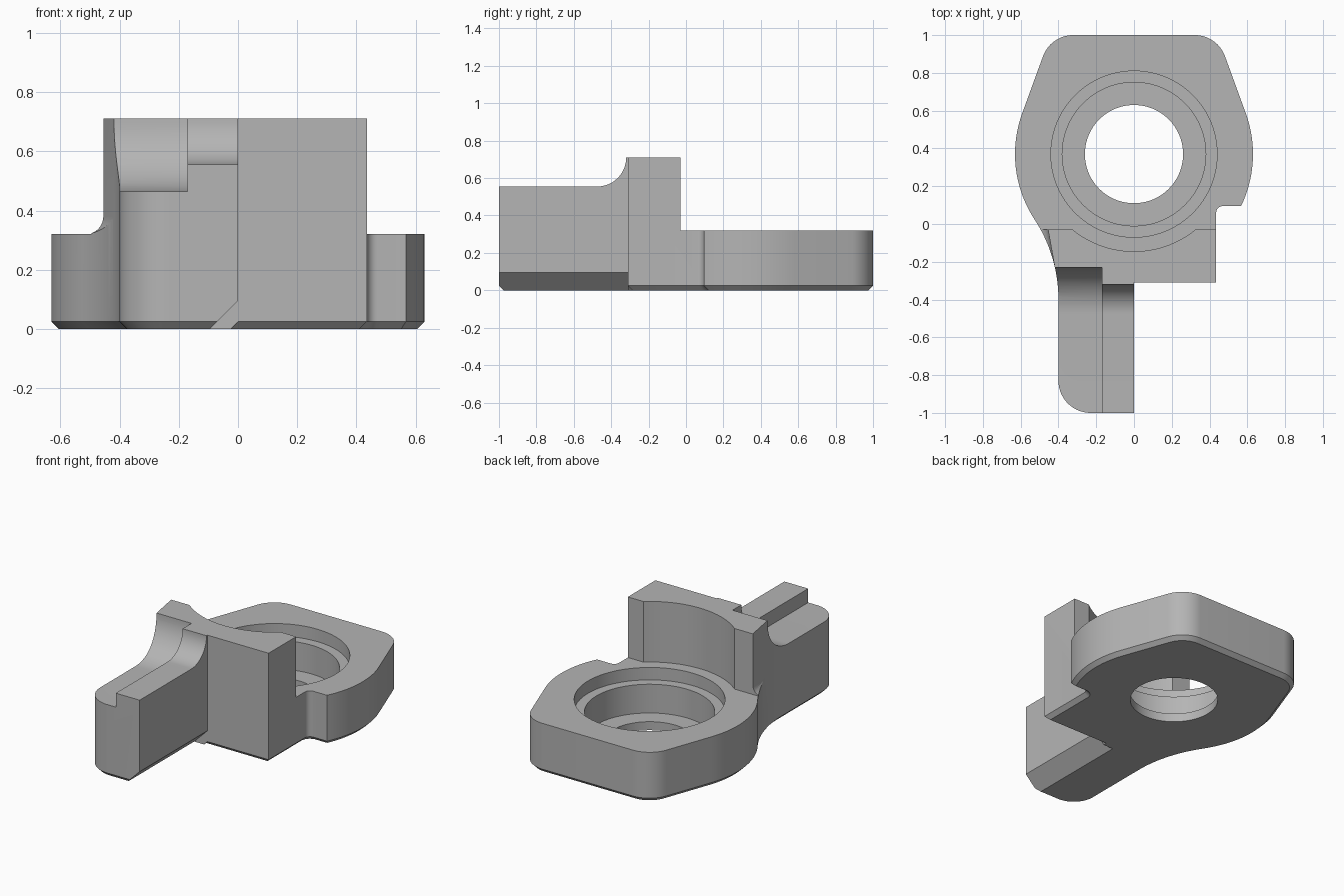
import bpy, bmesh, math
from math import sin, cos, radians, pi
from mathutils import Vector

if "Cube" in bpy.data.objects:
    bpy.data.objects.remove(bpy.data.objects["Cube"])

PLATE, TOP, CHAMFER = 0.32, 0.71, 0.025
BORE_Y, RIM = 0.37, 0.63

metal = bpy.data.materials.new("plain grey")
metal.use_nodes = True
GREY = (0.46, 0.46, 0.46, 1)
metal.diffuse_color = GREY
metal.node_tree.nodes["Principled BSDF"].inputs["Base Color"].default_value = GREY


def loft(name, loops):
    """Solid through matching closed loops, capped at both ends."""
    bm = bmesh.new()
    rings = [[bm.verts.new(p) for p in loop] for loop in loops]
    n = len(rings[0])
    for a, b in zip(rings, rings[1:]):
        for i in range(n):
            j = (i + 1) % n
            bm.faces.new((a[i], a[j], b[j], b[i]))
    bm.faces.new(rings[0])
    bm.faces.new(rings[-1])
    bmesh.ops.recalc_face_normals(bm, faces=bm.faces)
    mesh = bpy.data.meshes.new(name)
    bm.to_mesh(mesh)
    bm.free()
    mesh.materials.append(metal)
    obj = bpy.data.objects.new(name, mesh)
    bpy.context.collection.objects.link(obj)
    return obj


def arc(cx, cy, r, start, end, n):
    """Points on an arc, angles in degrees."""
    angles = [radians(start + (end - start) * i / n) for i in range(n + 1)]
    return [(cx + r * cos(a), cy + r * sin(a)) for a in angles]


def inset(pts, d):
    """Move a counter-clockwise outline inwards by d."""
    out = []
    for i, p in enumerate(pts):
        p = Vector(p)
        e1 = (p - Vector(pts[i - 1])).normalized()
        e2 = (Vector(pts[(i + 1) % len(pts)]) - p).normalized()
        n1, n2 = Vector((-e1.y, e1.x)), Vector((-e2.y, e2.x))
        out.append(p + (n1 + n2) * d / (1 + n1.dot(n2)))
    return out


def along_x(name, yz, x0, x1):
    return loft(name, [[(x, y, z) for y, z in yz] for x in (x0, x1)])


def upright(name, xy, z0, z1):
    return loft(name, [[(x, y, z) for x, y in xy] for z in (z0, z1)])


def cut(target, cutter):
    mod = target.modifiers.new(cutter.name, 'BOOLEAN')
    mod.operation, mod.solver, mod.object = 'DIFFERENCE', 'EXACT', cutter
    bpy.context.view_layer.objects.active = target
    bpy.ops.object.modifier_apply(modifier=mod.name)
    bpy.data.objects.remove(cutter)


# Plan outline, counter-clockwise from the inner corner beside the arm
SIDE = 20                                  # lean of the straight flanks
flank = Vector((RIM * cos(radians(SIDE)), BORE_Y + RIM * sin(radians(SIDE))))
corner_x = flank.x - (1 - flank.y) * math.tan(radians(SIDE))
R = 0.17                                   # rear corner rounding
fx = corner_x - R * math.tan(radians((90 - SIDE) / 2))
SWEEP = 0.774                              # hollow sweep into the arm
sweep_x, sweep_y = -0.40 - SWEEP, -0.40
lean = math.degrees(math.atan2(BORE_Y - sweep_y, -sweep_x))
notch = -math.degrees(math.asin((BORE_Y - 0.095) / RIM))

outline = [(0, -0.31), (0.435, -0.31)]
outline += arc(0.47, 0.06, 0.035, 180, 90, 8)
outline += arc(0, BORE_Y, RIM, notch, SIDE, 20)
outline += arc(fx, 1 - R, R, SIDE, 90, 14)
outline += arc(-fx, 1 - R, R, 90, 180 - SIDE, 14)
outline += arc(0, BORE_Y, RIM, 180 - SIDE, 180 + lean, 24)
outline += arc(sweep_x, sweep_y, SWEEP, lean, 0, 24)[1:]
outline += arc(-0.23, -0.83, 0.17, 180, 270, 14)
outline += [(0, -1)]

# Whole body with chamfered underside
levels = [(inset(outline, CHAMFER), 0), (outline, CHAMFER), (outline, TOP)]
body = loft("bracket_body", [[(p[0], p[1], z) for p in pts] for pts, z in levels])

# Space above the plate, and the hollow back of the upright block
cut(body, upright("plate_clearance", [(-1, -0.03), (1, -0.03), (1, 2), (-1, 2)], PLATE, 1))
cut(body, upright("block_hollow", arc(0, BORE_Y, 0.515, 0, 357, 119), PLATE, 1))

# Stepped bore
for name, r, z in (("bore_rim", 0.44, 0.24), ("bore_seat", 0.38, 0.055), ("bore_hole", 0.26, -1)):
    cut(body, upright(name, arc(0, BORE_Y, r, 0, 356.25, 95), z, 1))

# Two-level arm top, coved up into the block
for name, r, x0, x1 in (("arm_low_step", 0.245, -1, -0.17), ("arm_high_step", 0.155, -0.18, 0.1)):
    profile = [(-2, TOP - r)] + arc(-0.475, TOP, r, -90, 0, 20)
    profile += [(-0.475 + r, 1), (-2, 1)]
    cut(body, along_x(name, profile, x0, x1))

# Relieved right side of the block, coved into the plate
COVE = 0.06
relief = [(0, 1)] + arc(-COVE, PLATE + COVE, COVE, 0, -90, 10) + [(-0.4, PLATE), (-0.4, 1)]
cut(body, loft("block_relief", [[(wall + x, y, z) for x, z in relief]
                                for wall, y in ((-0.469, 0.05), (-0.419, -0.23))]))

# Broad chamfer under the inner edge of the arm
wedge = [(-0.195, -0.1), (0.1, -0.1), (0.1, 0.195)]
cut(body, loft("arm_chamfer", [[(x, y, z) for x, z in wedge] for y in (-1.2, -0.31)]))

# Crisp edges, smooth curves
bpy.ops.object.select_all(action='DESELECT')
body.select_set(True)
bpy.context.view_layer.objects.active = body
bpy.ops.object.shade_smooth_by_angle(angle=radians(25))
